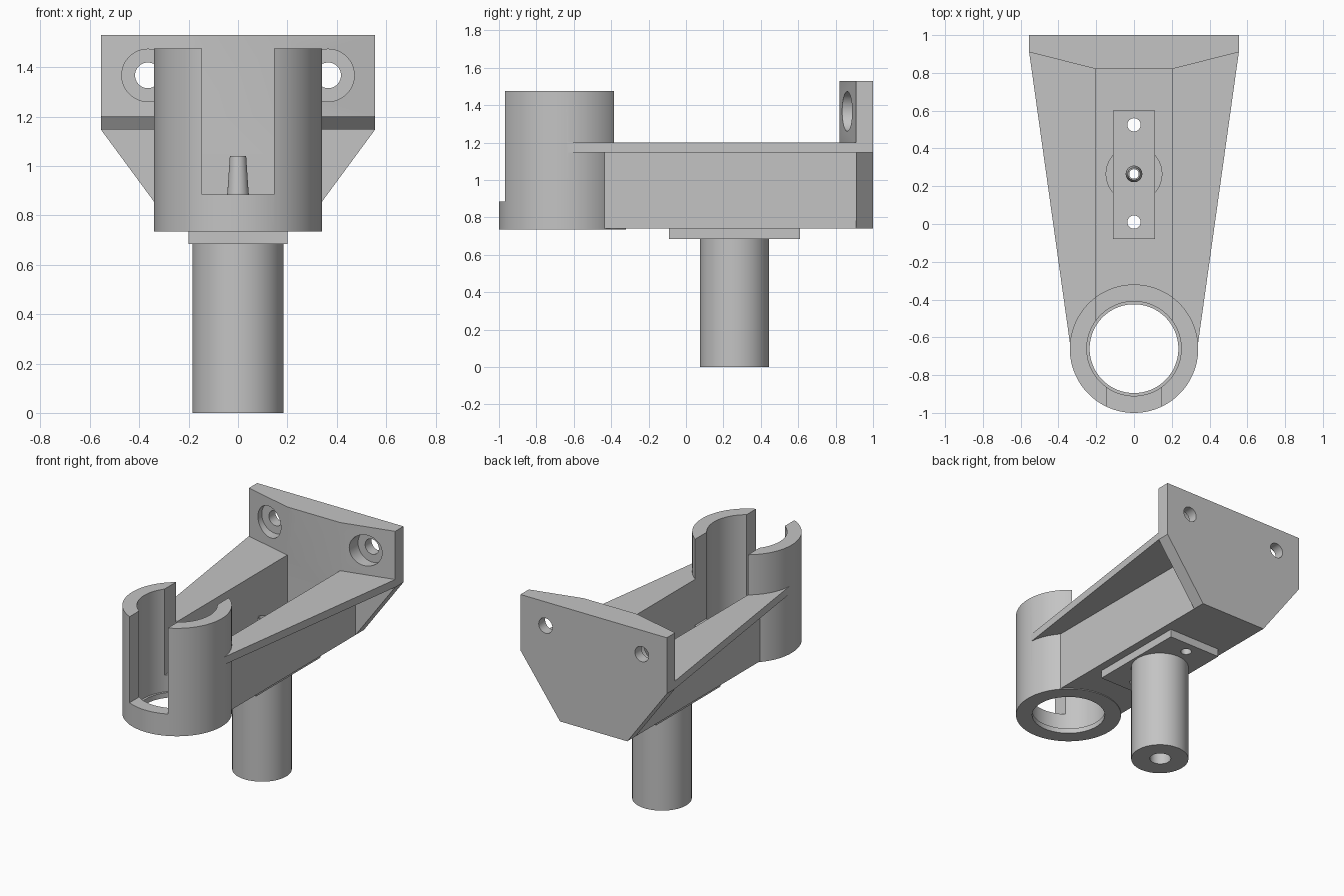
import bpy, bmesh, math
from mathutils import Matrix, Vector

if "Cube" in bpy.data.objects:
    bpy.data.objects.remove(bpy.data.objects["Cube"])

grey = bpy.data.materials.new("light_grey")
grey.diffuse_color = (0.55, 0.55, 0.55, 1)
grey.use_nodes = True
grey.node_tree.nodes["Principled BSDF"].inputs["Base Color"].default_value = grey.diffuse_color
RING_Y, POST_Y = -0.66, 0.265


def finish(name, bm):
    bmesh.ops.recalc_face_normals(bm, faces=bm.faces)
    me = bpy.data.meshes.new(name)
    bm.to_mesh(me)
    bm.free()
    ob = bpy.data.objects.new(name, me)
    me.materials.append(grey)
    bpy.context.collection.objects.link(ob)
    return ob


def prism(name, pts, offset, to3d):
    """Extrude a flat outline by an offset vector."""
    bm = bmesh.new()
    face = bm.faces.new([bm.verts.new(to3d(*p)) for p in pts])
    new = bmesh.ops.extrude_face_region(bm, geom=[face])["geom"]
    bmesh.ops.translate(bm, vec=Vector(offset),
                        verts=[v for v in new if isinstance(v, bmesh.types.BMVert)])
    return finish(name, bm)


def plan(name, pts, z0, z1):
    return prism(name, pts, (0, 0, z1 - z0), lambda x, y: (x, y, z0))


def box(name, hx, y0, y1, z0, z1):
    return plan(name, [(-hx, y0), (hx, y0), (hx, y1), (-hx, y1)], z0, z1)


def rod(name, x, y, z0, z1, r, r2=None, n=96):
    bm = bmesh.new()
    bmesh.ops.create_cone(bm, cap_ends=True, segments=n, radius1=r,
                          radius2=r if r2 is None else r2, depth=z1 - z0,
                          matrix=Matrix.Translation((x, y, (z0 + z1) / 2)))
    return finish(name, bm)


def rod_y(name, x, z, y0, y1, r, n=48):
    bm = bmesh.new()
    bmesh.ops.create_cone(bm, cap_ends=True, segments=n, radius1=r, radius2=r, depth=y1 - y0,
                          matrix=Matrix.Translation((x, (y0 + y1) / 2, z))
                          @ Matrix.Rotation(math.pi / 2, 4, 'X'))
    return finish(name, bm)


def boolean(ob, tool, op):
    mod = ob.modifiers.new("bool", 'BOOLEAN')
    mod.object, mod.operation, mod.solver = tool, op, 'EXACT'
    bpy.context.view_layer.objects.active = ob
    bpy.ops.object.modifier_apply(modifier=mod.name)
    bpy.data.objects.remove(tool, do_unlink=True)


def add(ob, tool):
    boolean(ob, tool, 'UNION')


def cut(ob, tool):
    boolean(ob, tool, 'DIFFERENCE')


# Bracket: cup, arm, tapered flange and wall plate
bracket = rod("bracket", 0, RING_Y, 0.735, 1.475, 0.34, n=128)
add(bracket, box("arm", 0.255, RING_Y, 0.95, 0.74, 1.17))
add(bracket, plan("flange", [(-0.338, -0.64), (0.338, -0.64), (0.555, 0.91), (0.555, 0.95),
                             (-0.555, 0.95), (-0.555, 0.91)], 1.147, 1.2))
add(bracket, prism("wall_plate", [(-0.255, 0.74), (0.255, 0.74), (0.555, 1.147), (0.555, 1.53),
                                  (-0.555, 1.53), (-0.555, 1.147)],
                   (0, 0.09, 0), lambda x, z: (x, 0.91, z)))
add(bracket, plan("plate_wedge", [(-0.555, 0.91), (-0.2, 0.82), (0.2, 0.82), (0.555, 0.91)],
                  1.18, 1.53))

# Open channel in the arm, stepped where it meets the cup
cut(bracket, box("channel_upper", 0.2, RING_Y, 0.82, 0.885, 1.6))
lower = box("channel_lower", 0.2, RING_Y, 0.82, 0.80, 1.0)
cut(lower, rod("cup_keep", 0, RING_Y, 0.7, 1.1, 0.34, n=128))
cut(bracket, lower)

# Cup bore with bottom lip, and front slot
cut(bracket, rod("cup_bore", 0, RING_Y, 0.77, 1.6, 0.25))
cut(bracket, rod("cup_hole", 0, RING_Y, 0.6, 1.0, 0.235))
cut(bracket, box("front_slot", 0.145, -1.1, RING_Y, 0.885, 1.6))

# Counterbored screw holes
for s in (-1, 1):
    cut(bracket, rod_y("counterbore", s * 0.365, 1.367, 0.7, 0.93, 0.106))
    cut(bracket, rod_y("screw_hole", s * 0.365, 1.367, 0.7, 1.1, 0.052))

# Raised pad and nozzle on the channel floor
add(bracket, rod("pad_disc", 0, POST_Y, 0.77, 0.825, 0.15))
add(bracket, box("pad", 0.11, -0.08, 0.60, 0.775, 0.84))
add(bracket, rod("nozzle_base", 0, POST_Y, 0.80, 0.89, 0.044, n=48))
add(bracket, rod("nozzle", 0, POST_Y, 0.88, 1.04, 0.0438, 0.033, n=48))

# Post below with mounting plate
post = rod("post", 0, POST_Y - 0.005, 0, 0.70, 0.185)
add(post, box("post_plate", 0.2, -0.09, 0.61, 0.685, 0.74))
cut(post, rod("post_bore", 0, POST_Y, -0.1, 0.68, 0.068, n=48))

# Bolt holes and air passage through both parts
for ob in (bracket, post):
    for y, r in ((0.01, 0.035), (0.525, 0.035), (POST_Y, 0.025)):
        cut(ob, rod("through_hole", 0, y, 0.5, 1.2, r, n=48))
    bpy.ops.object.select_all(action='DESELECT')
    ob.select_set(True)
    bpy.context.view_layer.objects.active = ob
    bpy.ops.object.shade_smooth_by_angle(angle=math.radians(30))
